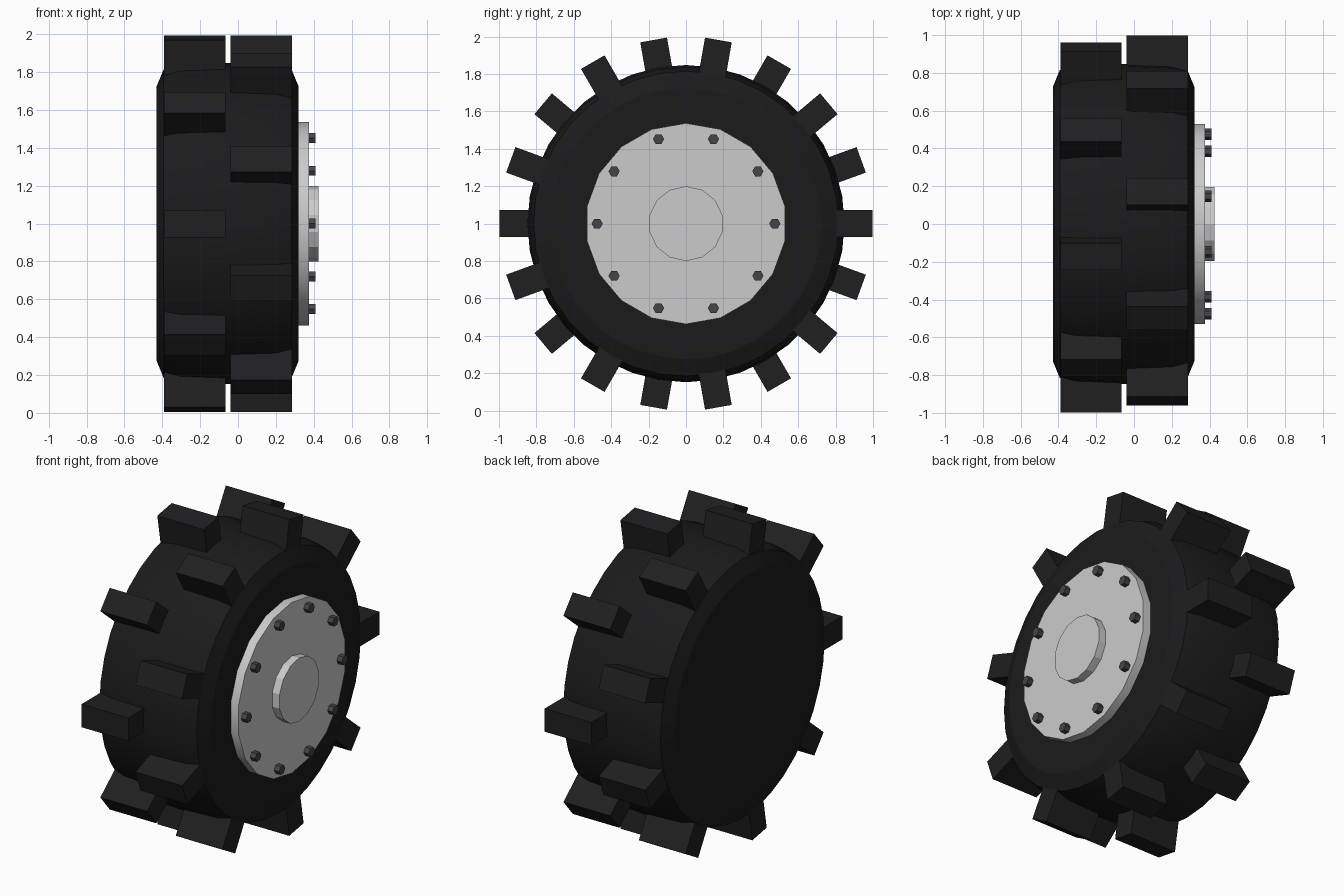
import bpy, bmesh
from math import cos, sin, pi, radians
from mathutils import Matrix, Vector

if "Cube" in bpy.data.objects:
    bpy.data.objects.remove(bpy.data.objects["Cube"])

CENTRE = Vector((0, 0, 1))


def material(name, rgb):
    m = bpy.data.materials.new(name)
    m.diffuse_color = (*rgb, 1)
    m.use_nodes = True
    m.node_tree.nodes["Principled BSDF"].inputs["Base Color"].default_value = m.diffuse_color
    return m


def finish(name, bm, mat=None, smooth=False):
    bmesh.ops.recalc_face_normals(bm, faces=bm.faces)
    me = bpy.data.meshes.new(name)
    bm.to_mesh(me)
    bm.free()
    ob = bpy.data.objects.new(name, me)
    bpy.context.collection.objects.link(ob)
    if mat:
        me.materials.append(mat)
    if smooth:
        bpy.ops.object.select_all(action='DESELECT')
        ob.select_set(True)
        bpy.context.view_layer.objects.active = ob
        bpy.ops.object.shade_smooth_by_angle(angle=radians(22))
    return ob


def lathe(bm, profile, sides, start=pi / 2, centre=CENTRE):
    """Closed solid turned around the x axis from (x, radius) points."""
    rings = []
    for x, r in profile:
        rings.append([bm.verts.new(centre + Vector((x, r * cos(a), r * sin(a))))
                      for a in (start + 2 * pi * i / sides for i in range(sides))])
    for a, b in zip(rings, rings[1:]):
        for i in range(sides):
            j = (i + 1) % sides
            bm.faces.new((a[i], a[j], b[j], b[i]))
    bm.faces.new(rings[0])
    bm.faces.new(rings[-1])


rubber = material("rubber", (0.011, 0.011, 0.012))
tread = material("tread_rubber", (0.014, 0.014, 0.015))
steel = material("bolt_steel", (0.06, 0.06, 0.065))

# Tyre body with rounded shoulders
MID = -0.055
half = [(0.375, 0.725), (0.338, 0.815), (0.255, 0.838), (0.0, 0.848)]
profile = [(MID - x, r) for x, r in half] + [(MID + x, r) for x, r in half[-2::-1]]
bm = bmesh.new()
lathe(bm, profile, 36)
finish("tyre", bm, rubber, smooth=True)

# Two staggered rows of tread lugs
for name, x0, x1, first in (("outer_lugs", -0.04, 0.285, 0), ("inner_lugs", -0.39, -0.065, 20)):
    bm = bmesh.new()
    for k in range(9):
        turn = Matrix.Rotation(radians(first + 40 * k), 4, 'X')
        size = Matrix.Diagonal((x1 - x0, 0.25, 0.145, 1))
        place = Matrix.Translation(((x0 + x1) / 2, 0.872, 0))
        bmesh.ops.create_cube(bm, size=1,
                              matrix=Matrix.Translation(CENTRE) @ turn @ place @ size)
    finish(name, bm, tread)

# Hub plate and centre cap
bm = bmesh.new()
lathe(bm, [(0.31, 0.537), (0.375, 0.537)], 18)
finish("hub_plate", bm, smooth=True)
bm = bmesh.new()
lathe(bm, [(0.365, 0.2), (0.425, 0.2)], 14)
finish("hub_cap", bm)

# Ring of hexagonal bolts
bm = bmesh.new()
for k in range(10):
    a = 2 * pi * k / 10
    spot = CENTRE + Vector((0, 0.475 * cos(a), 0.475 * sin(a)))
    lathe(bm, [(0.365, 0.03), (0.41, 0.03)], 6, start=0, centre=spot)
finish("hub_bolts", bm, steel)
